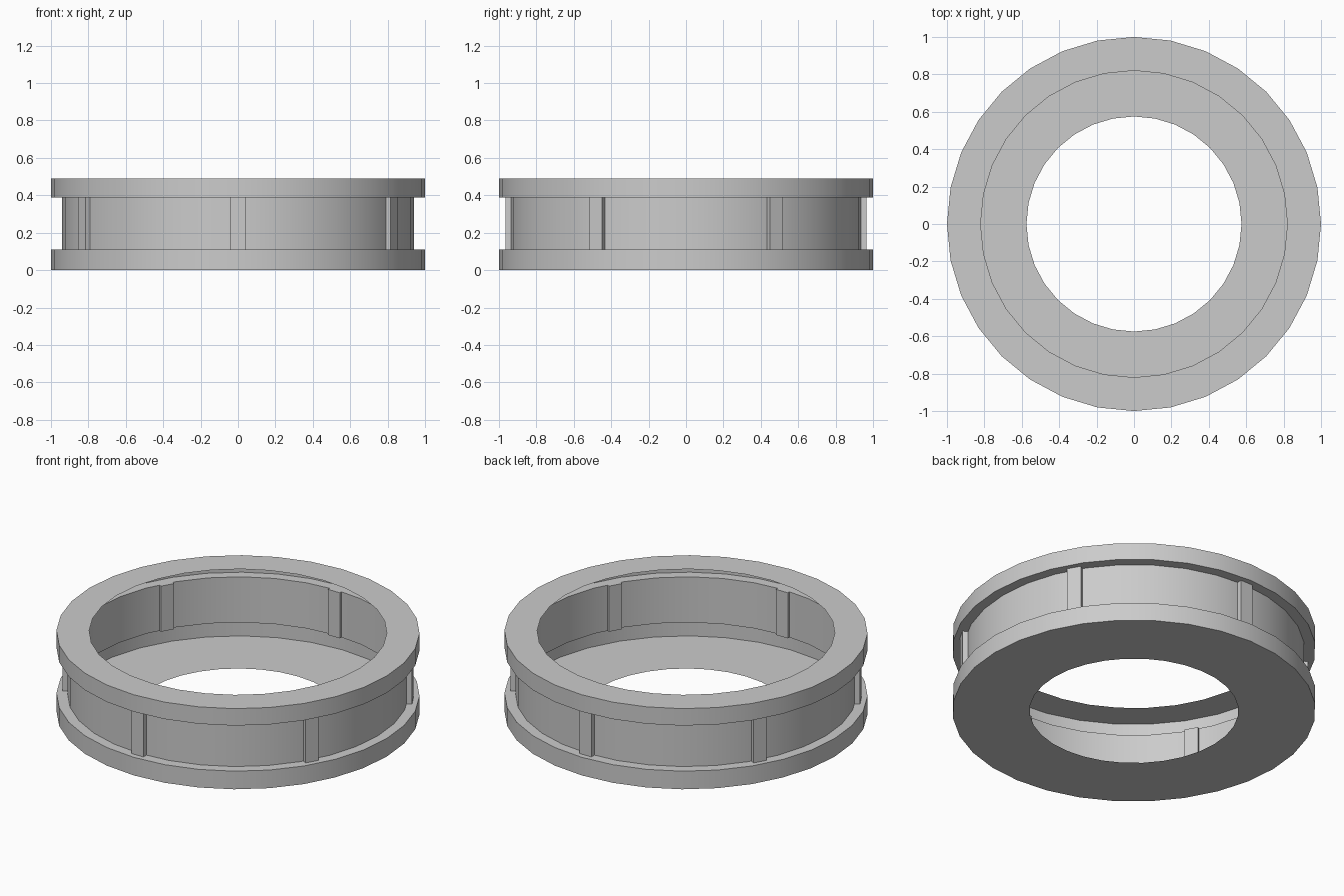
import bpy, bmesh, math
from mathutils import Matrix, Vector

cube = bpy.data.objects.get("Cube")
if cube:
    bpy.data.objects.remove(cube, do_unlink=True)

SIDES = 32
WALL, LOW, HIGH, TOP = 0.94, 0.11, 0.387, 0.49

grey = bpy.data.materials.new("plain grey")
grey.use_nodes = True
COLOUR = (0.6, 0.6, 0.6, 1)
grey.diffuse_color = COLOUR
grey.node_tree.nodes["Principled BSDF"].inputs["Base Color"].default_value = COLOUR


def add_object(name, bm):
    mesh = bpy.data.meshes.new(name)
    bm.to_mesh(mesh)
    bm.free()
    mesh.materials.append(grey)
    obj = bpy.data.objects.new(name, mesh)
    bpy.context.collection.objects.link(obj)
    bpy.ops.object.select_all(action="DESELECT")
    obj.select_set(True)
    bpy.context.view_layer.objects.active = obj
    bpy.ops.object.shade_smooth_by_angle(angle=math.radians(30))
    return obj


def revolve(name, profile):
    """Turn an open (radius, height) profile into a thin shell facing outward."""
    bm = bmesh.new()
    rings = []
    for r, z in profile:
        rings.append([bm.verts.new((r * math.cos(a), r * math.sin(a), z))
                      for a in (math.tau * i / SIDES for i in range(SIDES))])
    for lower, upper in zip(rings, rings[1:]):
        for i in range(SIDES):
            j = (i + 1) % SIDES
            bm.faces.new((lower[i], lower[j], upper[j], upper[i]))
    return add_object(name, bm)


# Hollow shell: open bottom plate, lower flange, recessed wall, upper flange, top plate
revolve("ring_shell", [(0.575, 0), (1, 0), (1, LOW), (WALL, LOW),
                       (WALL, HIGH), (1, HIGH), (1, TOP), (0.82, TOP)])

# Six upright ribs passing through the wall between the flanges
INNER, OUTER, WIDTH = 0.92, 0.966, 0.08
for k in range(6):
    bm = bmesh.new()
    size = Vector((OUTER - INNER, WIDTH, HIGH - LOW))
    place = Matrix.Translation(((INNER + OUTER) / 2, 0, (LOW + HIGH) / 2))
    turn = Matrix.Rotation(math.radians(30 + 60 * k), 4, "Z")
    bmesh.ops.create_cube(bm, size=1, matrix=turn @ place @ Matrix.Diagonal(size).to_4x4())
    add_object(f"rib_{k + 1}", bm)
